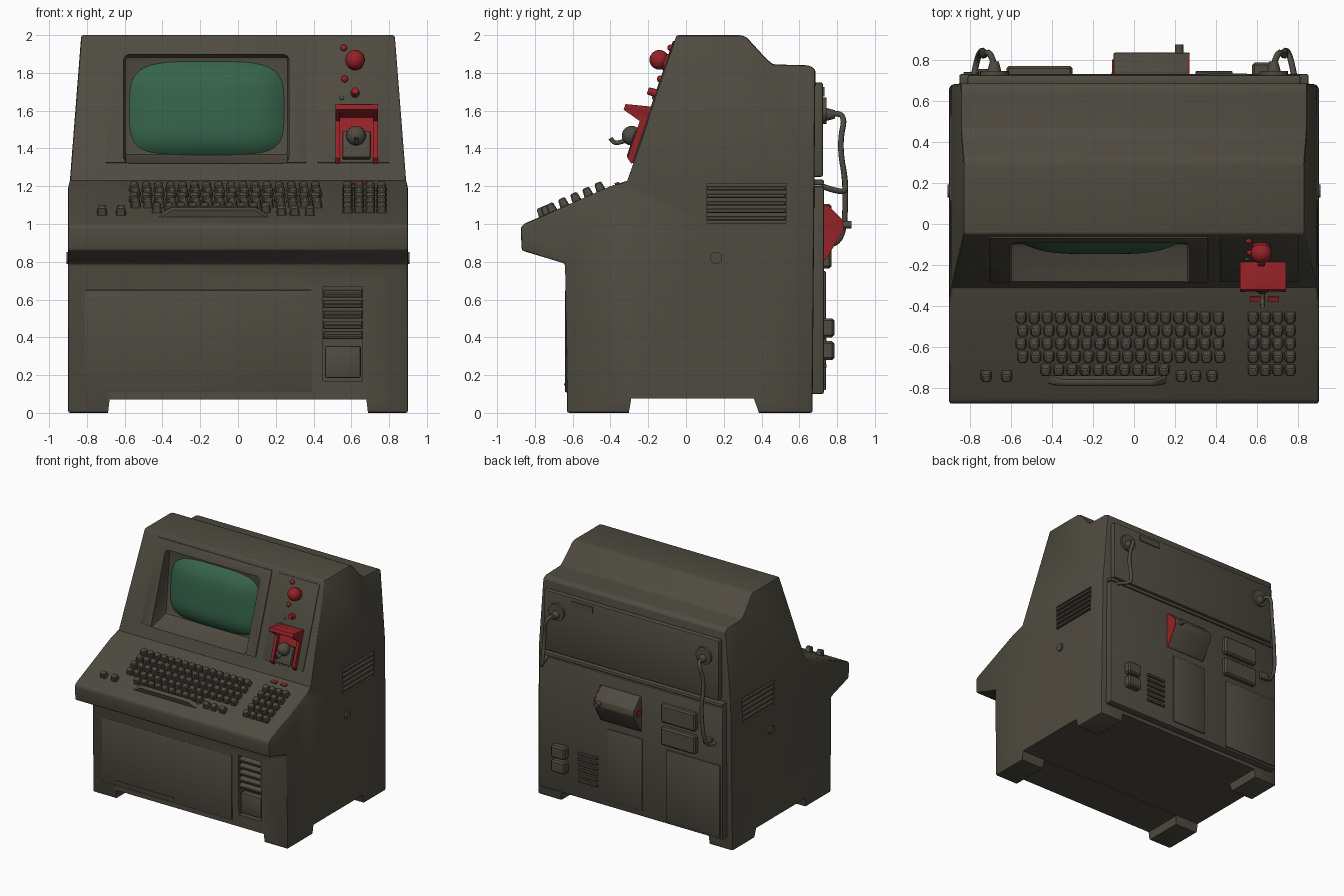
import bpy, bmesh, math
from mathutils import Matrix, Vector

if "Cube" in bpy.data.objects:
    bpy.data.objects.remove(bpy.data.objects["Cube"])


def material(name, rgb):
    m = bpy.data.materials.new(name)
    m.use_nodes = True
    m.diffuse_color = (*rgb, 1)
    m.node_tree.nodes["Principled BSDF"].inputs["Base Color"].default_value = (*rgb, 1)
    return m


BODY = material("olive_brown", (0.078, 0.07, 0.052))
GREEN = material("screen_green", (0.036, 0.125, 0.07))
RED = material("control_red", (0.30, 0.016, 0.02))


def finish(name, bm, mat, bevel=0.0, segments=2):
    bmesh.ops.recalc_face_normals(bm, faces=bm.faces)
    if bevel:
        edges = [e for e in bm.edges if e.is_manifold and e.calc_face_angle() > 0.2]
        bmesh.ops.bevel(bm, geom=edges, offset=bevel, segments=segments, affect='EDGES', profile=0.5)
    me = bpy.data.meshes.new(name)
    bm.to_mesh(me)
    bm.free()
    me.materials.append(mat)
    ob = bpy.data.objects.new(name, me)
    bpy.context.collection.objects.link(ob)
    smooth(ob)
    return ob


def activate(ob):
    bpy.ops.object.select_all(action='DESELECT')
    ob.select_set(True)
    bpy.context.view_layer.objects.active = ob


def smooth(ob):
    activate(ob)
    bpy.ops.object.shade_smooth_by_angle(angle=math.radians(35))


def add_box(bm, center, size, tilt=0.0, taper=1.0):
    verts = bmesh.ops.create_cube(bm, size=1)["verts"]
    turn = Matrix.Rotation(tilt, 3, 'X')
    for v in verts:
        k = taper if v.co.z > 0 else 1
        p = Vector((v.co.x * size[0] * k, v.co.y * size[1] * k, v.co.z * size[2]))
        v.co = turn @ p + Vector(center)


def box(name, center, size, mat=BODY, tilt=0.0, bevel=0.0):
    bm = bmesh.new()
    add_box(bm, center, size, tilt)
    return finish(name, bm, mat, bevel)


def boxes(name, items, mat=BODY, tilt=0.0, taper=1.0, bevel=0.0):
    bm = bmesh.new()
    for center, size in items:
        add_box(bm, center, size, tilt, taper)
    return finish(name, bm, mat, bevel, 1)


def prism_bm(points, axis, lo, hi):
    bm = bmesh.new()
    place = (lambda a, b, t: (t, a, b)) if axis == 'X' else (lambda a, b, t: (a, t, b))
    face = bm.faces.new([bm.verts.new(place(a, b, lo)) for a, b in points])
    out = bmesh.ops.extrude_face_region(bm, geom=[face])["geom"]
    shift = Vector(place(0, 0, hi - lo))
    bmesh.ops.translate(bm, vec=shift, verts=[v for v in out if isinstance(v, bmesh.types.BMVert)])
    return bm


def prism(name, points, axis, lo, hi, mat=BODY, bevel=0.0):
    return finish(name, prism_bm(points, axis, lo, hi), mat, bevel)


def cut(targets, cutter):
    cutter.hide_render = True
    for ob in targets:
        mod = ob.modifiers.new("cut", 'BOOLEAN')
        mod.operation = 'DIFFERENCE'
        mod.object = cutter
        activate(ob)
        bpy.ops.object.modifier_apply(modifier=mod.name)
    bpy.data.objects.remove(cutter)
    for ob in targets:
        smooth(ob)


def ball(name, center, radius, mat, scale=(1, 1, 1)):
    bm = bmesh.new()
    bmesh.ops.create_uvsphere(bm, u_segments=20, v_segments=12, radius=radius)
    for v in bm.verts:
        v.co = Vector(a * b for a, b in zip(v.co, scale)) + Vector(center)
    return finish(name, bm, mat)


def rod(name, start, end, radius, mat=BODY, tip=None):
    a, b = Vector(start), Vector(end)
    bm = bmesh.new()
    bmesh.ops.create_cone(bm, cap_ends=True, segments=20, radius1=radius,
                          radius2=radius if tip is None else tip, depth=(b - a).length)
    turn = (b - a).to_track_quat('Z', 'Y').to_matrix()
    for v in bm.verts:
        v.co = turn @ v.co + (a + b) / 2
    return finish(name, bm, mat)


def cable(name, points, radius):
    cu = bpy.data.curves.new(name, 'CURVE')
    cu.dimensions = '3D'
    cu.bevel_depth, cu.bevel_resolution = radius, 2
    sp = cu.splines.new('NURBS')
    sp.points.add(len(points) - 1)
    for p, co in zip(sp.points, points):
        p.co = (*co, 1)
    sp.use_endpoint_u, sp.order_u = True, 3
    cu.materials.append(BODY)
    ob = bpy.data.objects.new(name, cu)
    bpy.context.collection.objects.link(ob)
    activate(ob)
    bpy.ops.object.convert(target='MESH')


# Cabinet: side profile, narrowed above the shoulder
SHOULDER = 1.23
profile = [(-.63, 0), (.67, 0), (.685, 1.82), (.65, 1.84), (.46, 1.845), (.42, 1.88), (.32, 1.99),
           (.29, 2), (-.05, 2), (-.31, SHOULDER), (-.4, 1.2), (-.86, 1), (-.875, .98), (-.87, .86), (-.64, .79)]
bm = prism_bm(profile, 'X', -.9, .9)
bmesh.ops.bisect_plane(bm, geom=bm.verts[:] + bm.edges[:] + bm.faces[:],
                       plane_co=(0, 0, SHOULDER), plane_no=(0, 0, 1))
for v in bm.verts:
    if v.co.z > SHOULDER - .001:
        v.co.x = math.copysign(.89 - (v.co.z - SHOULDER) * .078, v.co.x)
cabinet = finish("cabinet", bm, BODY, .012)

# Feet are left by two channels under the cabinet
cut([cabinet], prism("foot_gap_across", [(-.32, -.1), (-.29, .075), (.36, .075), (.42, -.1)], 'X', -1, 1))
cut([cabinet], prism("foot_gap_along", [(-.7, -.1), (-.68, .07), (.68, .07), (.7, -.1)], 'Y', -1, 1))

# Sloping front panel with the screen recess
LEAN = -math.atan2(.26, .77)


def on_panel(x, z, out=0.0):
    return (x, -.31 + (z - SHOULDER) * .338 - out * .947, z + out * .32)


bezel = box("screen_bezel", on_panel(-.17, 1.645), (1.06, .016, .68), tilt=LEAN, bevel=.004)
box("control_plate", on_panel(.61, 1.645), (.38, .012, .68), tilt=LEAN, bevel=.003)
cut([cabinet, bezel], prism("screen_recess", [(-.42, 1.29), (-.09, 1.36), (-.04, 1.89), (-.30, 1.93)],
                            'X', -.605, .27, bevel=.03))
bm = bmesh.new()
bmesh.ops.create_grid(bm, x_segments=28, y_segments=20, size=1)
for v in bm.verts:
    u, w = v.co.x, v.co.y
    bulge = .075 * (1 - abs(u) ** 4 - abs(w) ** 4)
    v.co = (-.165 + .415 * u, -.063 + .025 * w - bulge, 1.61 + .255 * w)
finish("screen", bm, GREEN)

# Keyboard
TILT = math.atan(.435)


def key(x, y, w=.054, d=.052):
    return ((x, y - .008, 1.0 + (y + .86) * .435 + .018), (w, d, .05))


keys = [key(-.55 + .064 * i + .008 * (r % 2), -.45 - .064 * r) for r in range(4) for i in range(16)]
keys += [key(-.43 + .064 * i, -.705) for i in range(10)]
keys += [key(x, -.735) for x in (-.72, -.62, .23, .3, .38)]
keys += [key(.58 + .06 * i, -.45 - .064 * r) for r in range(5) for i in range(4)]
keys.append(key(-.13, -.758, .6, .045))
boxes("keyboard_keys", keys, tilt=TILT, taper=.74, bevel=.006)
boxes("indicator_strips", [((x, -.365, 1.214), (.05, .025, .012)) for x in (.59, .68)], RED, .33)

# Buttons and lamps on the control plate
ball("alarm_button", on_panel(.62, 1.855, .045), .052, RED)
rod("alarm_collar", on_panel(.62, 1.855, -.01), on_panel(.62, 1.855, .03), .05, RED, .04)
rod("small_knob", on_panel(.62, 1.69, -.01), on_panel(.62, 1.69, .05), .025, RED, .018)
for i, (x, z) in enumerate([(.56, 1.93), (.565, 1.765)]):
    ball(f"lamp_{i}", on_panel(x, z, .008), .018, RED)
ball("green_lamp", on_panel(.55, 1.665, .005), .012, GREEN)

# Red guard around the lever
hood = [(-.17, 1.62), (-.32, 1.635), (-.33, 1.605), (-.245, 1.545), (-.235, 1.5), (-.19, 1.5)]
prism("guard_hood", [(-.15, 1.615), (-.32, 1.635), (-.33, 1.605), (-.2, 1.56)], 'X', .515, .74, RED, .006)
for side, x in (("right", .515), ("left", .715)):
    prism(f"guard_wall_{side}", hood[:4] + [(-.31, 1.35), (-.29, 1.32), (-.24, 1.34)], 'X', x, x + .025, RED)
box("guard_back", on_panel(.627, 1.46), (.2, .02, .24), RED, LEAN)
box("lever_base", on_panel(.627, 1.41, .02), (.15, .05, .15), tilt=LEAN, bevel=.01)
ball("lever_hub", on_panel(.625, 1.45, .055), .052, BODY)
cable("lever", [(.625, -.3, 1.45), (.625, -.35, 1.43), (.625, -.385, 1.43), (.625, -.4, 1.455)], .012)

# Lower front: access panel and slotted bay
box("access_panel", (-.21, -.634, .38), (1.2, .012, .54), bevel=.003)
box("panel_handle_strip", (-.42, -.64, .15), (.54, .014, .012))
cut([cabinet], box("bay_cut", (.555, -.63, .42), (.21, .12, .5)))
boxes("bay_slats", [((.555, -.61, .41 + .055 * i), (.21, .05, .026)) for i in range(5)], tilt=.4, bevel=.005)
box("bay_drawer", (.555, -.595, .27), (.19, .06, .17), bevel=.01)

# Louvred side vents and locks
for side, s in (("left", 1), ("right", -1)):
    cut([cabinet], box("vent_cut", (s * .9, .32, 1.11), (.08, .42, .21)))
    boxes(f"side_vent_{side}", [((s * .882, .32, 1.03 + .04 * i), (.03, .42, .024)) for i in range(5)], bevel=.005)
    rod(f"side_lock_{side}", (s * .88, .16, .82), (s * .907, .16, .82), .032)

# Rear panels
box("rear_upper_panel", (0, .695, 1.5), (1.62, .06, .5), bevel=.01)
box("rear_lower_panel", (0, .69, .65), (1.7, .08, 1.1), bevel=.01)
box("rear_ridge", (0, .7, 1.22), (1.7, .06, .03), bevel=.01)
box("rear_door", (-.58, .73, .42), (.5, .02, .6), bevel=.005)
box("rear_centre_plate", (.05, .73, .45), (.32, .02, .6), bevel=.005)
boxes("rear_service_boxes", [((-.46, .74, z), (.32, .06, .15)) for z in (1.03, .84)], bevel=.012)
boxes("rear_sockets", [((.64, .75, z), (.13, .07, .1)) for z in (.45, .33)], bevel=.012)
boxes("rear_grille", [((.39, .735, .25 + .045 * i), (.18, .02, .022)) for i in range(6)], bevel=.004)
box("rear_label", (.45, .725, 1.7), (.2, .016, .05))

# Rear hooded housing with red cheeks
housing = [(.71, .8), (.71, 1.1), (.75, 1.1), (.83, 1.02), (.835, .97), (.74, .81)]
prism("rear_housing", housing, 'X', -.1, .265, bevel=.008)
prism("housing_cheek_left", housing, 'X', .262, .27, RED)
prism("housing_cheek_right", [(.72, .95), (.72, 1.0), (.8, 1.0), (.8, .96)], 'X', -.106, -.098, RED)
rod("housing_knob", (.22, .81, .995), (.22, .875, .995), .02)

# Plugs and cables
for side, s, end in (("left", 1, 1.2), ("right", -1, .9)):
    rod(f"plug_plate_{side}", (s * .68, .71, 1.6), (s * .68, .745, 1.6), .07)
    rod(f"plug_{side}", (s * .68, .74, 1.58), (s * .68, .79, 1.58), .035, tip=.022)
    cable(f"cable_{side}", [(s * .68, .77, 1.58), (s * .7, .85, 1.6), (s * .74, .81, 1.42), (s * .73, .85, 1.2),
                            (s * .76, .83, end - .04), (s * .78, .72, end)], .015)
box("cable_clamp", (-.72, .735, .9), (.08, .04, .06), bevel=.008)
